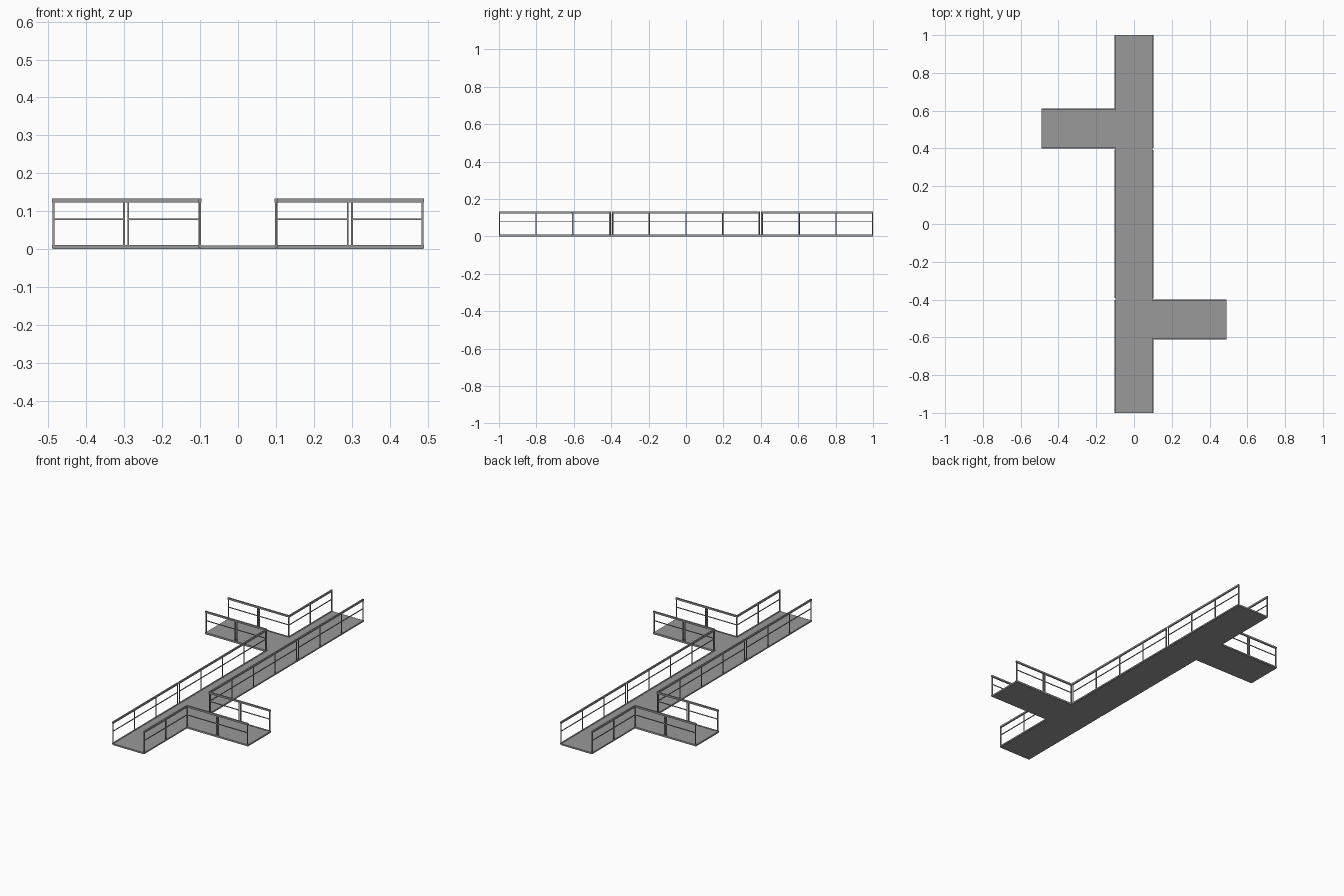
import bpy, bmesh
from math import pi
from mathutils import Vector, Matrix

if "Cube" in bpy.data.objects:
    bpy.data.objects.remove(bpy.data.objects["Cube"])

DECK_TOP = 0.009
RAIL_Z = 0.128      # centre of the handrail
MID_Z = 0.078       # centre of the middle rail
POST = 0.005

steel = bpy.data.materials.new("dark_grey_steel")
steel.diffuse_color = (0.32, 0.32, 0.32, 1)
steel.use_nodes = True
steel.node_tree.nodes["Principled BSDF"].inputs["Base Color"].default_value = steel.diffuse_color


def finish(bm, name):
    bmesh.ops.recalc_face_normals(bm, faces=bm.faces)
    me = bpy.data.meshes.new(name)
    bm.to_mesh(me)
    bm.free()
    me.materials.append(steel)
    ob = bpy.data.objects.new(name, me)
    bpy.context.collection.objects.link(ob)
    return ob


def box(bm, lo, hi):
    lo, hi = Vector(lo), Vector(hi)
    m = Matrix.Translation((lo + hi) / 2) @ Matrix.Diagonal((*(hi - lo), 1))
    bmesh.ops.create_cube(bm, size=1, matrix=m)


def railing(name, axis, side, ends, bays, turn):
    """Railing along axis (0 = x, 1 = y); bays are (from, to) spans between post centres."""
    bm = bmesh.new()

    def bar(a, b, half, z0, z1):
        lo, hi = [0, 0, z0], [0, 0, z1]
        lo[axis], hi[axis] = a, b
        lo[1 - axis], hi[1 - axis] = side - half, side + half
        box(bm, lo, hi)

    h = POST / 2
    bar(*ends, 0.004, RAIL_Z - 0.005, RAIL_Z + 0.005)      # handrail
    bar(*ends, 0.004, 0.003, 0.011)                        # foot rail
    for p, q in bays:
        bar(p, q, 0.002, MID_Z - 0.002, MID_Z + 0.002)     # middle rail
    for p in sorted({v for bay in bays for v in bay}):
        bar(p - h, p + h, h, 0.003, RAIL_Z)                # posts
    if turn:
        bm.transform(Matrix.Rotation(pi, 4, 'Z'))
    finish(bm, name)


def even(a, b, n):
    return [(a + (b - a) * i / n, a + (b - a) * (i + 1) / n) for i in range(n)]


# deck as one outline, half of it rotated to give the other half
half = [(0.099, -1), (0.099, -0.609), (0.49, -0.609), (0.49, -0.401), (0.099, -0.401), (0.099, 1)]
outline = half + [(-x, -y) for x, y in half]
bm = bmesh.new()
face = bm.faces.new([bm.verts.new((x, y, 0)) for x, y in outline])
ext = bmesh.ops.extrude_face_region(bm, geom=[face], use_keep_orig=True)
bmesh.ops.translate(bm, vec=(0, 0, DECK_TOP),
                    verts=[g for g in ext["geom"] if isinstance(g, bmesh.types.BMVert)])
finish(bm, "walkway_deck")

# railings, repeated with half a turn about the centre
branch = [(0.1015, 0.2895), (0.3005, 0.4865)]
arm = (0.097, 0.491)
for turn in (False, True):
    tag = "_left" if turn else "_right"
    railing("short_railing" + tag, 1, 0.1, (-1, -0.605), even(-0.997, -0.608, 2), turn)
    railing("middle_railing" + tag, 1, 0.1, (-0.395, 0.393), even(-0.393, 0.39, 4), turn)
    railing("end_railing" + tag, 1, 0.1, (0.403, 1), even(0.408, 0.997, 3), turn)
    railing("branch_outer_railing" + tag, 0, -0.608, arm, branch, turn)
    railing("branch_inner_railing" + tag, 0, -0.404, arm, branch, turn)
